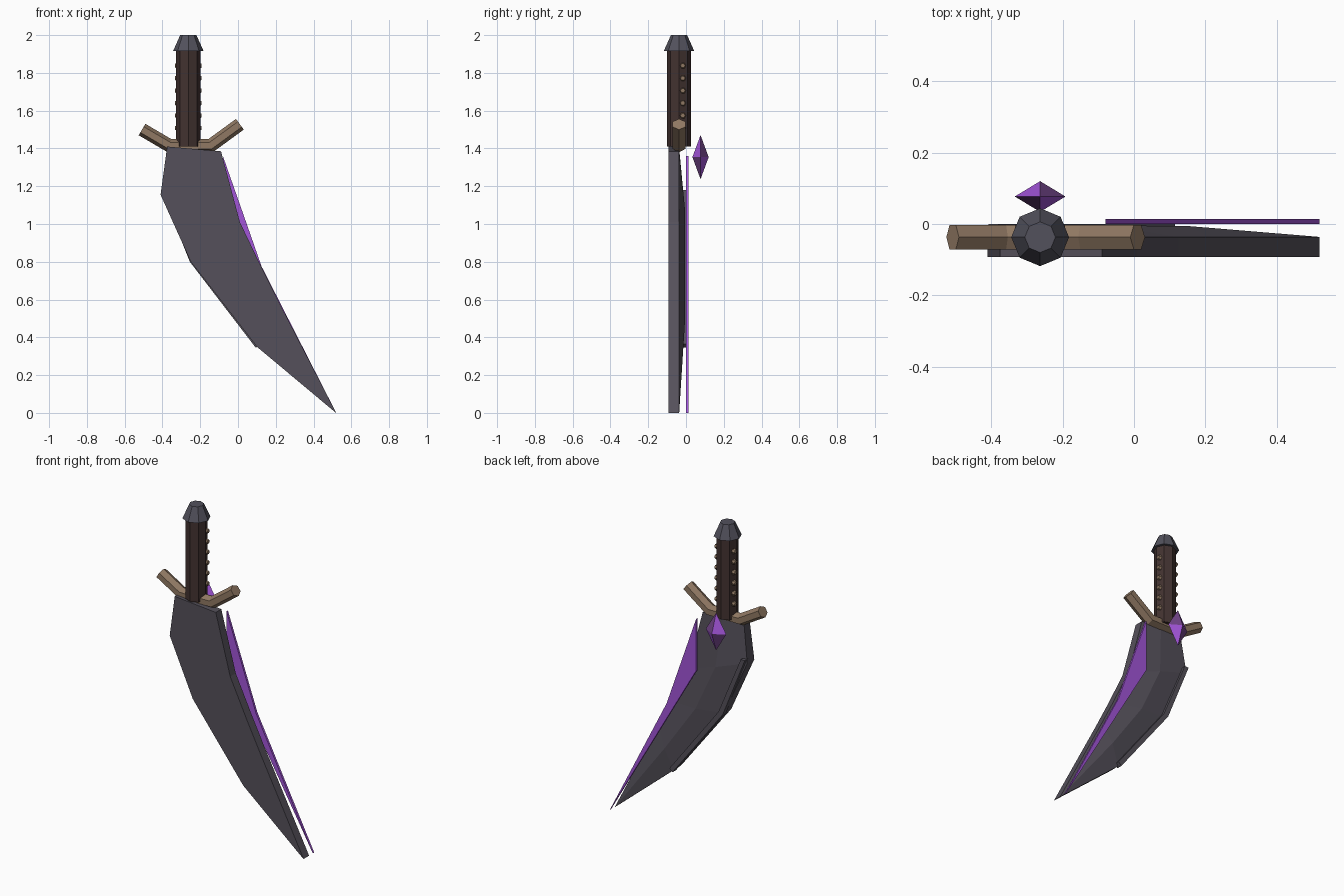
import bpy, bmesh, math
from mathutils import Vector

if "Cube" in bpy.data.objects:
    bpy.data.objects.remove(bpy.data.objects["Cube"])

CX, CY = -0.263, -0.037   # handle axis


def material(name, rgb):
    m = bpy.data.materials.new(name)
    m.diffuse_color = (*rgb, 1)
    m.use_nodes = True
    m.node_tree.nodes["Principled BSDF"].inputs["Base Color"].default_value = m.diffuse_color
    return m


STEEL = material("dark steel", (0.09, 0.081, 0.103))
POMMEL = material("pommel grey", (0.085, 0.083, 0.108))
WOOD = material("dark brown grip", (0.055, 0.032, 0.03))
BRONZE = material("dull bronze", (0.28, 0.19, 0.125))
PURPLE = material("purple crystal", (0.36, 0.09, 0.69))
DEEP = material("deep purple", (0.17, 0.06, 0.25))


def finish(name, bm, *mats):
    bmesh.ops.remove_doubles(bm, verts=bm.verts, dist=1e-5)
    bmesh.ops.recalc_face_normals(bm, faces=bm.faces)
    me = bpy.data.meshes.new(name)
    bm.to_mesh(me)
    bm.free()
    for m in mats:
        me.materials.append(m)
    ob = bpy.data.objects.new(name, me)
    bpy.context.collection.objects.link(ob)
    return ob


def loft(name, rings, mat):
    """Skin a list of closed rings and cap both ends."""
    bm = bmesh.new()
    vr = [[bm.verts.new(p) for p in r] for r in rings]
    n = len(vr[0])
    for a, b in zip(vr, vr[1:]):
        for i in range(n):
            j = (i + 1) % n
            bm.faces.new((a[i], a[j], b[j], b[i]))
    bm.faces.new(vr[0])
    bm.faces.new(vr[-1])
    bmesh.ops.dissolve_degenerate(bm, dist=1e-5, edges=bm.edges)
    return finish(name, bm, mat)


def lathe(name, profile, sides, mat):
    rings = [[(CX + r * math.cos(2 * math.pi * i / sides),
               CY + r * math.sin(2 * math.pi * i / sides), z)
              for i in range(sides)] for r, z in profile]
    return loft(name, rings, mat)


def plate(name, outline, y0, y1, mat):
    return loft(name, [[(x, y, z) for x, z in outline] for y in (y0, y1)], mat)


# blade: cutting edge point, spine point, spine depth, ridge depth
stations = [
    ((-0.09, 1.385), (-0.375, 1.41), -0.037, -0.037),
    ((0.01, 1.01), (-0.41, 1.155), -0.022, -0.006),
    ((0.125, 0.77), (-0.25, 0.80), -0.022, -0.004),
    ((0.21, 0.60), (0.10, 0.35), -0.022, -0.006),
    ((0.52, 0.0), (0.515, 0.003), -0.036, -0.036),
]
rings = []
for e, s, ys, yr in stations:
    mx, mz = (e[0] * 0.5 + s[0] * 0.5, e[1] * 0.5 + s[1] * 0.5)
    rings.append([(e[0], -0.092, e[1]), (s[0], -0.092, s[1]), (s[0], ys, s[1]),
                  (mx, yr, mz), (e[0], -0.037, e[1])])
loft("blade", rings, STEEL)

# raised strip along the spine
plate("spine_strip", [(-0.408, 1.18), (-0.255, 0.80), (0.094, 0.345),
                      (0.115, 0.365), (-0.225, 0.81), (-0.38, 1.18)],
      -0.035, 0.0, STEEL)

# crystal cutting edge behind the blade
plate("crystal_edge", [(-0.08, 1.36), (0.125, 0.775), (0.52, 0.0),
                       (-0.08, 1.035)], 0.0, 0.014, PURPLE)

# grip and pommel
lathe("grip", [(0.064, 1.41), (0.064, 1.92)], 8, WOOD)
lathe("pommel", [(0.081, 1.915), (0.043, 2.0)], 8, POMMEL)

# studs down both sides of the grip
for side, label in ((-1, "left"), (1, "right")):
    bm = bmesh.new()
    for k in range(6):
        c = Vector((CX + side * 0.054, -0.017, 1.838 - 0.066 * k))
        ring = [[bm.verts.new(c + Vector((side * h, r * math.cos(a), r * math.sin(a))))
                 for a in (i * math.pi / 3 for i in range(6))]
                for r, h in ((0.017, 0), (0.012, 0.016))]
        for cap in ring:
            bm.faces.new(cap)
        for i in range(6):
            j = (i + 1) % 6
            bm.faces.new((ring[0][i], ring[0][j], ring[1][j], ring[1][i]))
    finish(label + "_grip_studs", bm, BRONZE)

# guard: hexagonal bar swept along a bent path
path = [Vector((x, CY, z)) for x, z in
        ((-0.508, 1.50), (-0.363, 1.415), (-0.145, 1.415), (0.01, 1.528))]
rings = []
for i, p in enumerate(path):
    d0 = (p - path[i - 1]).normalized() if i else (path[1] - p).normalized()
    d1 = (path[i + 1] - p).normalized() if i + 1 < len(path) else d0
    t = (d0 + d1).normalized()
    up = Vector((-t.z, 0, t.x)) / t.dot(d0)
    rings.append([p + up * 0.035 * math.cos(a) + Vector((0, 0.039 * math.sin(a), 0))
                  for a in (k * math.pi / 3 for k in range(6))])
loft("guard", rings, BRONZE)

# floating gem: four-sided double pyramid with alternating facet colours
bm = bmesh.new()
c = Vector((CX, 0.077, 1.354))
belt = [bm.verts.new(c + Vector(v)) for v in
        ((0.071, 0, 0), (0, 0.043, 0), (-0.071, 0, 0), (0, -0.043, 0))]
for s in (1, -1):
    tip = bm.verts.new(c + Vector((0, 0, s * 0.117)))
    for i in range(4):
        f = bm.faces.new((belt[i], belt[(i + 1) % 4], tip))
        f.material_index = (i + (s > 0)) % 2
finish("gem", bm, PURPLE, DEEP)
